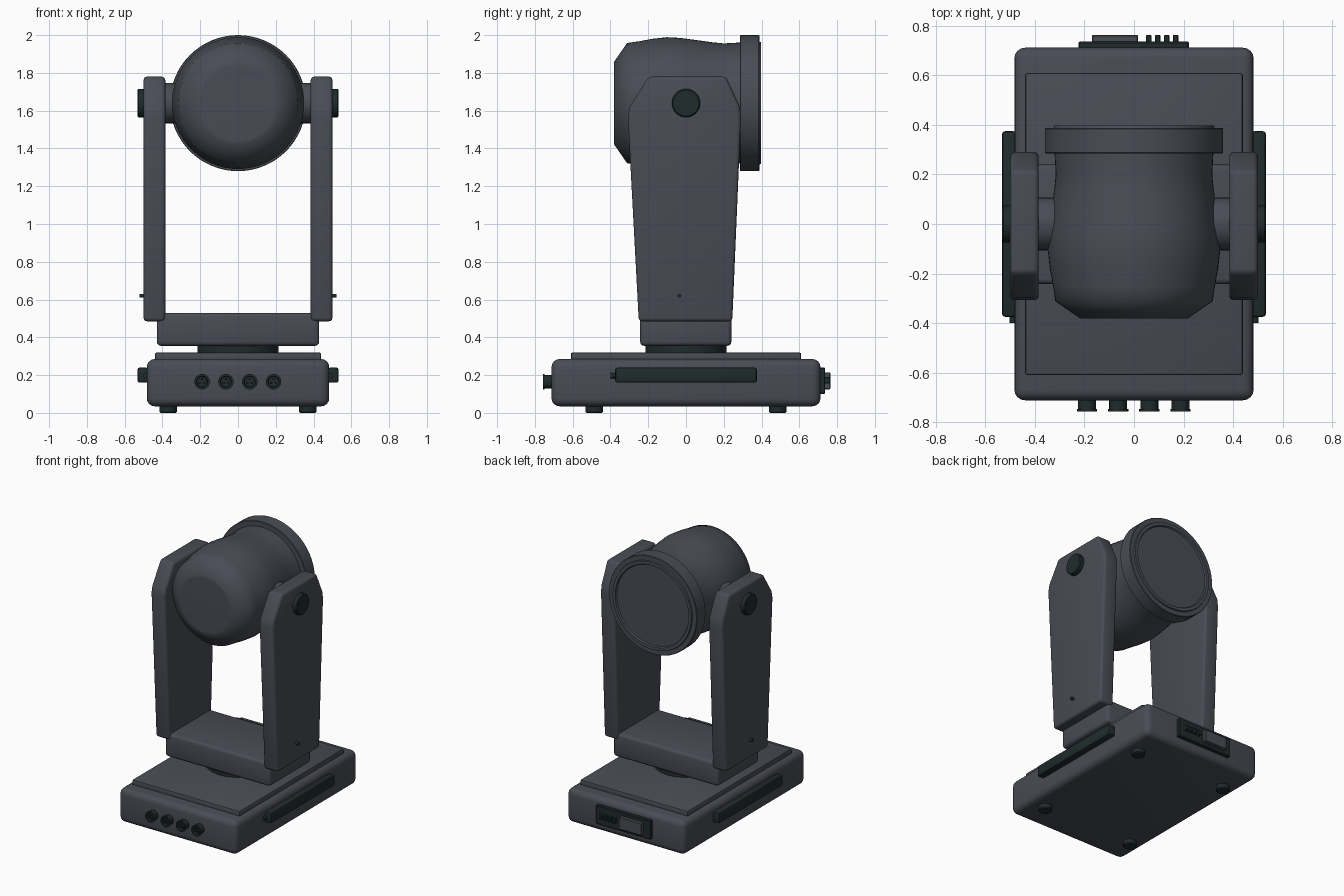
import bpy, bmesh, math
from mathutils import Vector

if "Cube" in bpy.data.objects:
    bpy.data.objects.remove(bpy.data.objects["Cube"])


def material(name, rgb):
    m = bpy.data.materials.new(name)
    m.diffuse_color = (*rgb, 1)
    m.use_nodes = True
    m.node_tree.nodes["Principled BSDF"].inputs["Base Color"].default_value = m.diffuse_color
    return m


GREY = material("slate grey", (0.066, 0.072, 0.090))
DARK = material("dark green black", (0.014, 0.024, 0.024))


def finish(name, bm, mat, bevel=0, segments=3, angle=35):
    bmesh.ops.recalc_face_normals(bm, faces=bm.faces)
    me = bpy.data.meshes.new(name)
    bm.to_mesh(me)
    bm.free()
    me.materials.append(mat)
    ob = bpy.data.objects.new(name, me)
    bpy.context.collection.objects.link(ob)
    bpy.ops.object.select_all(action='DESELECT')
    ob.select_set(True)
    bpy.context.view_layer.objects.active = ob
    if bevel:
        mod = ob.modifiers.new("bevel", 'BEVEL')
        mod.width, mod.segments = bevel, segments
        mod.limit_method, mod.angle_limit = 'ANGLE', math.radians(25)
        bpy.ops.object.modifier_apply(modifier="bevel")
    bpy.ops.object.shade_smooth_by_angle(angle=math.radians(angle))
    return ob


def box(name, lo, hi, mat, bevel=0, segments=3):
    bm = bmesh.new()
    bmesh.ops.create_cube(bm, size=1)
    for v in bm.verts:
        v.co = Vector([lo[i] + (v.co[i] + 0.5) * (hi[i] - lo[i]) for i in range(3)])
    return finish(name, bm, mat, bevel, segments)


def lathe(name, profile, centre, axis, mat, n=32, angle=35):
    """Revolve (position, radius) pairs around the axis through centre."""
    bm = bmesh.new()
    a, (b, c) = axis, [i for i in range(3) if i != axis]
    rings = []
    for t, r in profile:
        ring = []
        for k in range(n):
            p = list(centre)
            p[a] = t
            p[b] += r * math.cos(math.tau * k / n)
            p[c] += r * math.sin(math.tau * k / n)
            ring.append(bm.verts.new(p))
        rings.append(ring)
    for r0, r1 in zip(rings, rings[1:]):
        for k in range(n):
            bm.faces.new((r0[k], r0[k - 1], r1[k - 1], r1[k]))
    bm.faces.new(rings[0])
    bm.faces.new(rings[-1])
    return finish(name, bm, mat, angle=angle)


def prism(name, outline, x0, x1, mat, bevel):
    """Extrude a (y, z) outline along x."""
    bm = bmesh.new()
    f = bm.faces.new([bm.verts.new((x0, y, z)) for y, z in outline])
    out = bmesh.ops.extrude_face_region(bm, geom=[f])
    for v in out["geom"]:
        if isinstance(v, bmesh.types.BMVert):
            v.co.x = x1
    return finish(name, bm, mat, bevel)


# Base housing, top plate and feet
box("base_housing", (-.483, -.712, .035), (.483, .712, .285), GREY, .042, 4)
box("base_top_plate", (-.44, -.61, .27), (.44, .61, .32), GREY, .01, 2)
for x in (-.37, .37):
    for y in (-.485, .485):
        lathe("foot", [(0, .04), (.006, .046), (.045, .046)], (x, y, 0), 2, DARK, 24)

# Turntable and yoke crossbar
lathe("turntable", [(.31, .215), (.365, .215)], (0, 0, 0), 2, DARK, 48)
box("yoke_crossbar", (-.43, -.243, .355), (.43, .24, .53), GREY, .022, 3)

# Mirrored side parts
arm = [(-.25, .485), (.245, .485), (.291, 1.57), (.285, 1.62), (.212, 1.78),
       (-.197, 1.78), (-.298, 1.62), (-.308, 1.57)]
for s, side in ((-1, "left"), (1, "right")):
    prism(side + "_arm", arm, s * .385, s * .5, GREY, .018)
    lathe(side + "_pivot", [(s * .26, .107), (s * .40, .107)], (0, 0, 1.64), 0, GREY)
    lathe(side + "_pivot_cap", [(s * .49, .075), (s * .527, .075), (s * .533, .069)],
          (0, 0, 1.64), 0, DARK)
    lathe(side + "_arm_screw", [(s * .49, .01), (s * .522, .01)],
          (0, -.035, .62), 0, DARK, 12)
    box(side + "_handle", (min(s * .475, s * .533), -.375, .16),
        (max(s * .475, s * .533), .375, .24), DARK, .012, 2)
    lathe(side + "_handle_peg", [(-.40, .014), (-.36, .014)],
          (s * .488, 0, .197), 1, DARK, 12)

# Head shell, revolved about the y axis
head = [(-.382, .20), (-.381, .218), (-.312, .318), (-.25, .327), (-.18, .34), (-.10, .349),
        (-.03, .345), (.06, .333), (.14, .322), (.20, .316), (.29, .321)]
lathe("head_shell", head, (0, 0, 1.64), 1, GREY, 64, 50)
rim = [(.285, .30), (.285, .357), (.288, .36), (.384, .36), (.388, .357),
       (.388, .325), (.398, .322), (.398, .30), (.388, .294)]
lathe("head_rim_and_lens", rim, (0, 0, 1.64), 1, GREY, 64, 30)

# Front sockets with flanged ends and recessed pins
for x in (-.19, -.064, .062, .188):
    c = (x, 0, .165)
    lathe("socket", [(-.70, .036), (-.748, .036), (-.748, .041), (-.757, .041),
                     (-.757, .03), (-.742, .027)], c, 1, DARK, 24)
    for k in range(3):
        t = math.tau * k / 3 + math.pi / 2
        lathe("socket_pin", [(-.74, .006), (-.756, .006)],
              (x + .014 * math.cos(t), 0, .165 + .014 * math.sin(t)), 1, DARK, 8)

# Rear panel with display block and small switches
box("rear_panel", (-.225, .70, .10), (.222, .737, .24), DARK, .005, 1)
box("rear_display", (-.17, .73, .125), (.016, .764, .215), GREY, .004, 1)
for x in (.06, .096, .132, .168):
    box("rear_switch", (x - .011, .73, .155), (x + .011, .764, .19), DARK, .003, 1)
